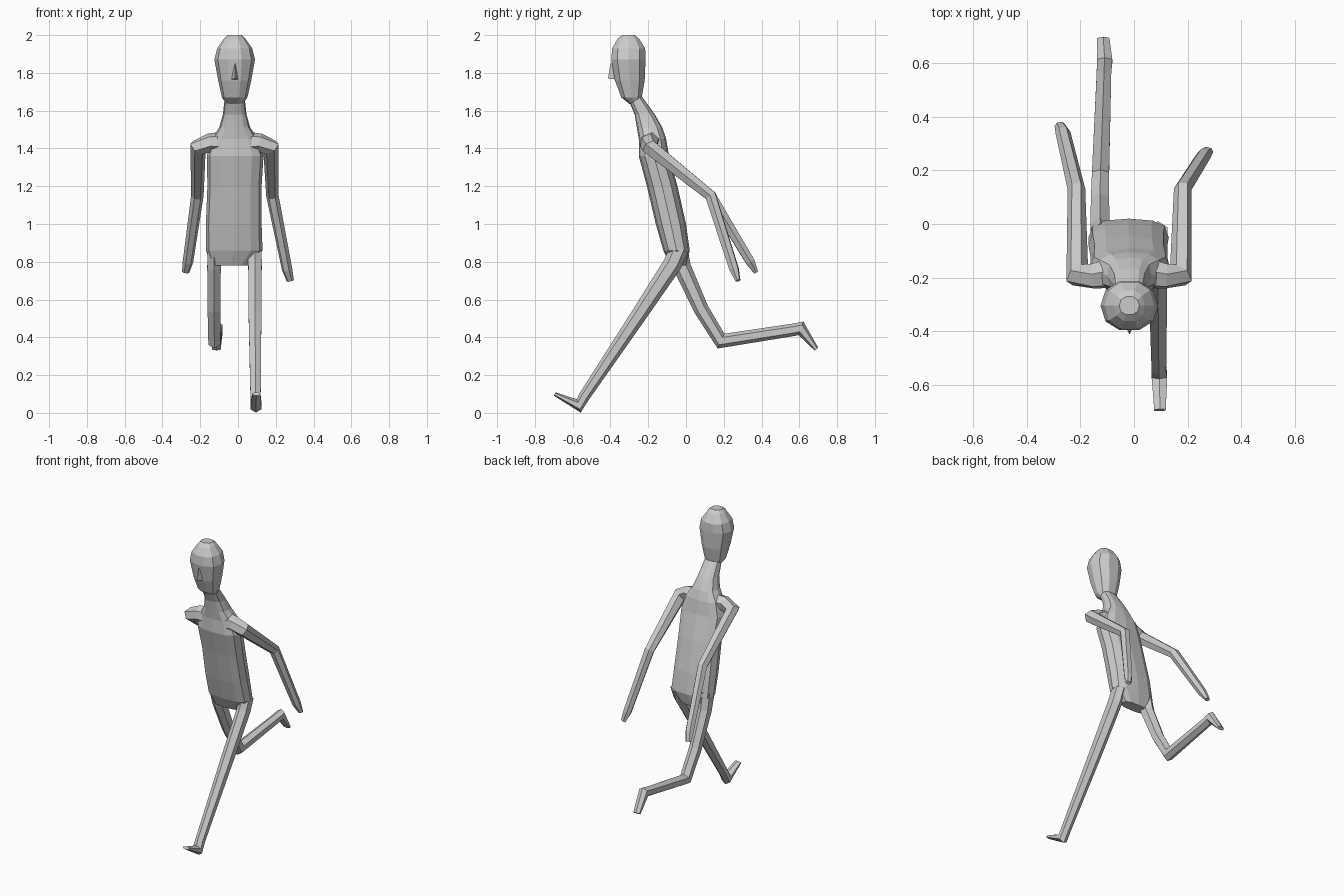
import bpy, bmesh, math
from mathutils import Vector


def skin(name, rings):
    """Join rings of points into a closed faceted body."""
    bm = bmesh.new()
    vs = [[bm.verts.new(p) for p in r] for r in rings]
    n = len(vs[0])
    for a, b in zip(vs, vs[1:]):
        for i in range(n):
            j = (i + 1) % n
            bm.faces.new((a[i], a[j], b[j], b[i]))
    bm.faces.new(vs[0][::-1])
    bm.faces.new(vs[-1])
    bmesh.ops.recalc_face_normals(bm, faces=bm.faces)
    me = bpy.data.meshes.new(name)
    bm.to_mesh(me)
    bm.free()
    ob = bpy.data.objects.new(name, me)
    bpy.context.collection.objects.link(ob)
    return ob


def power(c, p):
    return math.copysign(abs(c) ** p, c)


def stack(name, levels, n, p, tilt):
    """Level = z, x min, x max, y min, y max; tilt raises the front edge."""
    rings = []
    for z, x0, x1, y0, y1 in levels:
        ring = []
        for i in range(n):
            a = 2 * math.pi * i / n
            c, s = power(math.cos(a), p), power(math.sin(a), p)
            ring.append(((x0 + x1) / 2 + (x1 - x0) / 2 * c,
                         (y0 + y1) / 2 + (y1 - y0) / 2 * s, z - tilt * s))
        rings.append(ring)
    return skin(name, rings)


def limb(name, path, ref, n=6):
    """Path point = x, y, z, half size along ref, half size across it."""
    pts = [Vector(q[:3]) for q in path]
    rings = []
    for i, q in enumerate(path):
        t = Vector()
        if i > 0:
            t += (pts[i] - pts[i - 1]).normalized()
        if i < len(pts) - 1:
            t += (pts[i + 1] - pts[i]).normalized()
        t.normalize()
        v = (Vector(ref) - t * t.dot(Vector(ref))).normalized()
        s = t.cross(v)
        rings.append([pts[i] + s * (q[4] * math.cos(a)) + v * (q[3] * 1.12 * math.sin(a))
                      for a in (2 * math.pi * k / n for k in range(n))])
    return skin(name, rings)


# Torso leaning forward, narrowing into the neck
stack("torso", [
    (0.78, -0.14, 0.06, -0.08, 0.00),
    (0.86, -0.17, 0.13, -0.12, 0.02),
    (1.00, -0.17, 0.125, -0.16, 0.00),
    (1.20, -0.162, 0.125, -0.207, -0.045),
    (1.36, -0.165, 0.135, -0.25, -0.09),
    (1.45, -0.14, 0.105, -0.25, -0.105),
    (1.51, -0.10, 0.065, -0.26, -0.125),
    (1.58, -0.08, 0.045, -0.272, -0.165),
    (1.67, -0.07, 0.035, -0.31, -0.23)], 12, 0.75, 0.0)

# Head
stack("head", [
    (1.635, -0.06, 0.025, -0.30, -0.235),
    (1.67, -0.085, 0.05, -0.345, -0.232),
    (1.76, -0.105, 0.07, -0.38, -0.215),
    (1.87, -0.125, 0.09, -0.40, -0.21),
    (1.93, -0.11, 0.075, -0.395, -0.212),
    (1.98, -0.075, 0.04, -0.365, -0.245),
    (2.00, -0.055, 0.02, -0.34, -0.27)], 10, 0.9, 0.0)

# Nose
skin("nose", [
    [(-0.017, -0.388, 1.85), (-0.012, -0.388, 1.85), (-0.014, -0.40, 1.85)],
    [(-0.038, -0.37, 1.765), (0.004, -0.37, 1.765), (-0.017, -0.413, 1.77)]])

# Arms swept back, starting inside the chest
arm_ref = (0, 0.62, 0.78)
limb("left_arm", [
    (-0.07, -0.18, 1.43, 0.055, 0.06),
    (-0.15, -0.195, 1.43, 0.045, 0.05),
    (-0.212, -0.19, 1.405, 0.04, 0.05),
    (-0.215, 0.13, 1.15, 0.03, 0.033),
    (-0.265, 0.34, 0.80, 0.024, 0.028),
    (-0.277, 0.37, 0.745, 0.012, 0.02)], arm_ref)
limb("right_arm", [
    (0.03, -0.18, 1.43, 0.055, 0.06),
    (0.115, -0.195, 1.43, 0.045, 0.05),
    (0.175, -0.19, 1.405, 0.04, 0.05),
    (0.182, 0.13, 1.15, 0.03, 0.033),
    (0.26, 0.255, 0.76, 0.024, 0.028),
    (0.277, 0.275, 0.70, 0.012, 0.02)], arm_ref)

# Legs with feet: right one striding forward, left one kicked back
limb("right_leg", [
    (0.09, -0.035, 0.87, 0.036, 0.05),
    (0.09, -0.07, 0.79, 0.037, 0.05),
    (0.09, -0.245, 0.525, 0.035, 0.042),
    (0.093, -0.54, 0.085, 0.028, 0.03),
    (0.095, -0.568, 0.037, 0.03, 0.037),
    (0.097, -0.695, 0.10, 0.022, 0.01)], (1, 0, 0))
limb("left_leg", [
    (-0.125, -0.05, 0.88, 0.037, 0.055),
    (-0.127, -0.02, 0.77, 0.037, 0.047),
    (-0.127, 0.08, 0.55, 0.035, 0.04),
    (-0.125, 0.185, 0.38, 0.033, 0.043),
    (-0.112, 0.57, 0.44, 0.028, 0.033),
    (-0.11, 0.608, 0.448, 0.03, 0.038),
    (-0.115, 0.69, 0.338, 0.024, 0.012)], (1, 0, 0))
